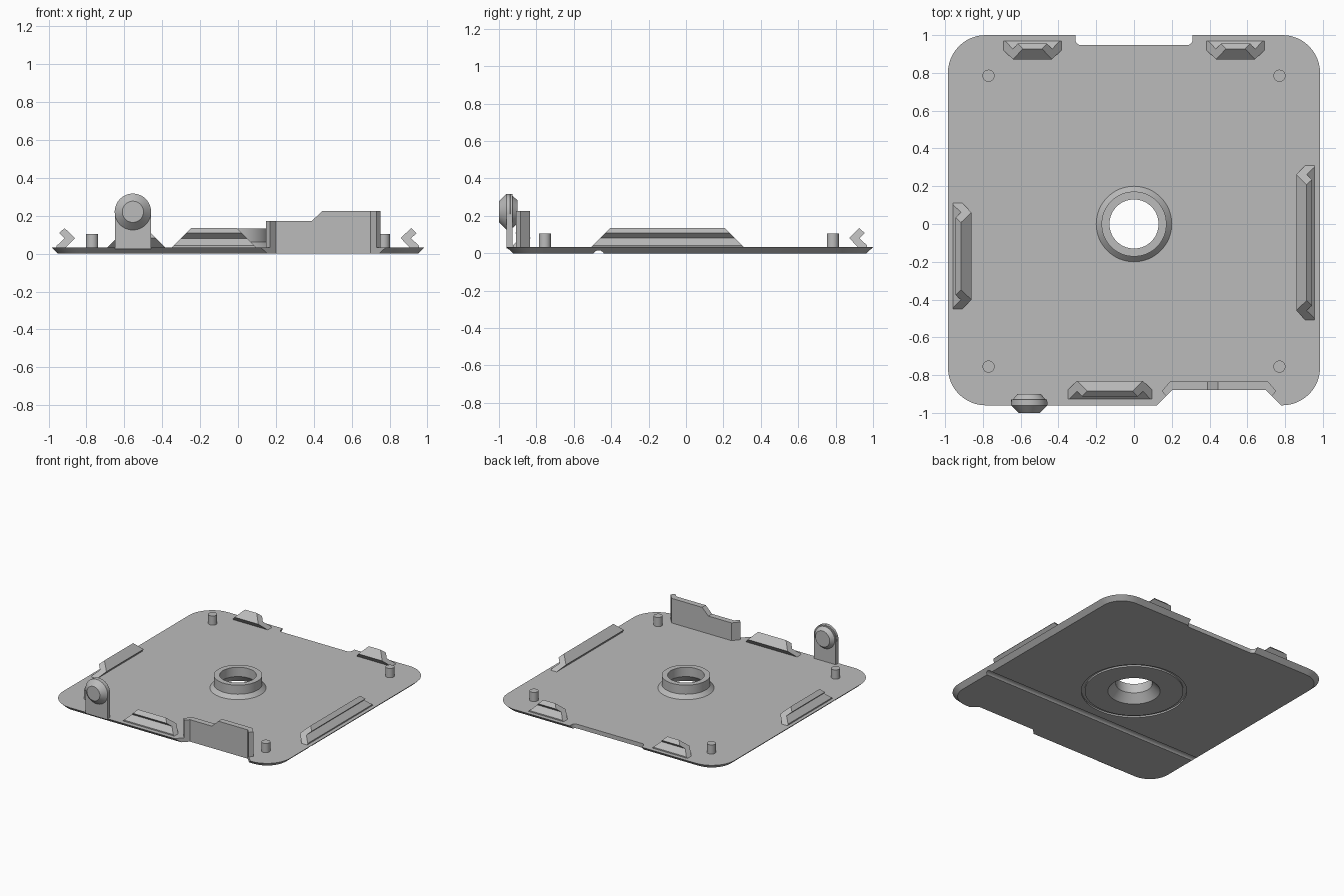
import bpy, bmesh, math
from mathutils import Vector

if "Cube" in bpy.data.objects:
    bpy.data.objects.remove(bpy.data.objects["Cube"])

grey = bpy.data.materials.new("grey")
grey.use_nodes = True
grey.diffuse_color = (0.5, 0.5, 0.5, 1)
grey.node_tree.nodes["Principled BSDF"].inputs["Base Color"].default_value = (0.5, 0.5, 0.5, 1)

SEG = 64
TOP = 0.033  # upper face of the base plate


def loft(name, rings, closed=False):
    """Skin a stack of rings; cap the ends, or join last to first if closed."""
    bm = bmesh.new()
    loops = [[bm.verts.new(p) for p in ring] for ring in rings]
    n = len(loops[0])
    pairs = list(zip(loops, loops[1:]))
    if closed:
        pairs.append((loops[-1], loops[0]))
    else:
        bm.faces.new(loops[0])
        bm.faces.new(loops[-1])
    for a, b in pairs:
        for i in range(n):
            j = (i + 1) % n
            bm.faces.new((a[i], a[j], b[j], b[i]))
    bmesh.ops.recalc_face_normals(bm, faces=bm.faces)
    me = bpy.data.meshes.new(name)
    bm.to_mesh(me)
    bm.free()
    me.materials.append(grey)
    ob = bpy.data.objects.new(name, me)
    bpy.context.collection.objects.link(ob)
    return ob


def circle(r, h, axis="z", c=(0, 0, 0), seg=SEG):
    """Ring of radius r at distance h along an axis through c."""
    pts = []
    for i in range(seg):
        t = 2 * math.pi * i / seg
        u, v = r * math.cos(t), r * math.sin(t)
        p = {"x": (h, u, v), "y": (u, h, v), "z": (u, v, h)}[axis]
        pts.append(Vector(p) + Vector(c))
    return pts


def rounded_rect(x0, x1, y0, y1, r, z, seg=12):
    pts = []
    corners = [(x1 - r, y1 - r), (x0 + r, y1 - r), (x0 + r, y0 + r), (x1 - r, y0 + r)]
    for k, (cx, cy) in enumerate(corners):
        for i in range(seg + 1):
            t = math.pi / 2 * (k + i / seg)
            pts.append((cx + r * math.cos(t), cy + r * math.sin(t), z))
    return pts


def cut(ob, cutters):
    for c in cutters:
        m = ob.modifiers.new("cut", "BOOLEAN")
        m.operation, m.solver, m.object = "DIFFERENCE", "EXACT", c
    dg = bpy.context.evaluated_depsgraph_get()
    me = bpy.data.meshes.new_from_object(ob.evaluated_get(dg))
    ob.modifiers.clear()
    ob.data = me
    for c in cutters:
        bpy.data.objects.remove(c)


# Base plate with chamfered underside
plate = loft("base_plate", [
    rounded_rect(-0.95, 0.95, -0.925, 0.965, 0.165, 0),
    rounded_rect(-0.985, 0.985, -0.96, 1.0, 0.2, TOP)])
front_notch = [(0.08, -1), (0.2, -0.88), (0.7, -0.88), (0.82, -1)]
cut(plate, [
    loft("hole_cutter", [circle(0.186, -0.1), circle(0.186, 0.1)]),
    loft("back_notch_cutter", [rounded_rect(-0.31, 0.31, 0.947, 1.2, 0.03, z) for z in (-0.1, 0.1)]),
    loft("front_notch_cutter", [[(x, y, z) for x, y in front_notch] for z in (-0.1, 0.1)]),
    loft("ring_groove_cutter", [circle(r, z) for r, z in
                                ((0.35, -0.02), (0.375, -0.02), (0.375, 0.012), (0.35, 0.012))], True),
    loft("straight_groove_cutter", [circle(0.03, x, "x", (0, -0.467, -0.014), 24) for x in (-1.2, 1.2)]),
])

# Central collar with flared foot and countersunk bore
loft("center_collar", [circle(r, z) for r, z in (
    (0.186, 0), (0.13, 0.06), (0.13, 0.133), (0.172, 0.133),
    (0.172, 0.062), (0.2, TOP), (0.2, 0.01))], True)

# Corner pegs
for sx, side in ((1, "left"), (-1, "right")):
    for y, end in ((0.785, "back"), (-0.755, "front")):
        loft(f"peg_{end}_{side}", [circle(0.032, z, "z", (sx * 0.77, y, 0), 32) for z in (0.02, 0.105)])

# Edge clips: chevron section pointing inward, ends sloped at 45 degrees
CHEVRON = [(0, 0.082), (0.055, 0.135), (0.083, 0.108), (0.055, 0.081),
           (0.096, 0.042), (0.096, 0.03), (0.05, 0.03)]


def clip(name, apex, sign, a, b, along):
    rings = []
    for end, s in ((a, 1), (b, -1)):
        ring = []
        for u, z in CHEVRON:
            across, run = apex + sign * u, end + s * (z - TOP)
            ring.append((across, run, z) if along == "y" else (run, across, z))
        rings.append(ring)
    loft(name, rings)


clip("left_clip", 0.859, 1, -0.507, 0.31, "y")
clip("right_clip", -0.861, -1, -0.45, 0.11, "y")
clip("back_clip_left", 0.872, 1, 0.385, 0.69, "x")
clip("back_clip_right", 0.872, 1, -0.69, -0.385, "x")
clip("front_clip", -0.83, -1, -0.35, 0.095, "x")

# Stepped front wall with angled wings: outer point, inner point, height
WALL = [((0.17, -0.91), (0.147, -0.885), 0.172),
        ((0.2, -0.88), (0.19, -0.835), 0.172),
        ((0.39, -0.88), (0.39, -0.835), 0.172),
        ((0.445, -0.88), (0.445, -0.835), 0.226),
        ((0.7, -0.88), (0.71, -0.835), 0.226),
        ((0.73, -0.91), (0.753, -0.885), 0.226)]
loft("front_wall", [[(*o, 0), (*i, 0), (*i, h), (*o, h)] for o, i, h in WALL])

# Round-topped pivot upright and its double-tapered disc
PX, PZ, PR = -0.555, 0.221, 0.095
arch = [(PX + PR, 0.025)]
arch += [(PX + PR * math.cos(math.pi * i / 32), PZ + PR * math.sin(math.pi * i / 32)) for i in range(33)]
arch.append((PX - PR, 0.025))
loft("pivot_upright", [[(x, y, z) for x, z in arch] for y in (-0.96, -0.928)])
loft("pivot_disc", [circle(r, y, "y", (PX, 0, PZ)) for r, y in (
    (0.056, -1.0), (0.096, -0.96), (0.096, -0.94), (0.062, -0.9))])

# Smooth the round surfaces while keeping edges crisp
bpy.ops.object.select_all(action="DESELECT")
for ob in bpy.context.collection.objects:
    if ob.type == "MESH" and grey.name in ob.data.materials:
        ob.select_set(True)
        bpy.context.view_layer.objects.active = ob
bpy.ops.object.shade_smooth_by_angle(angle=math.radians(25))
